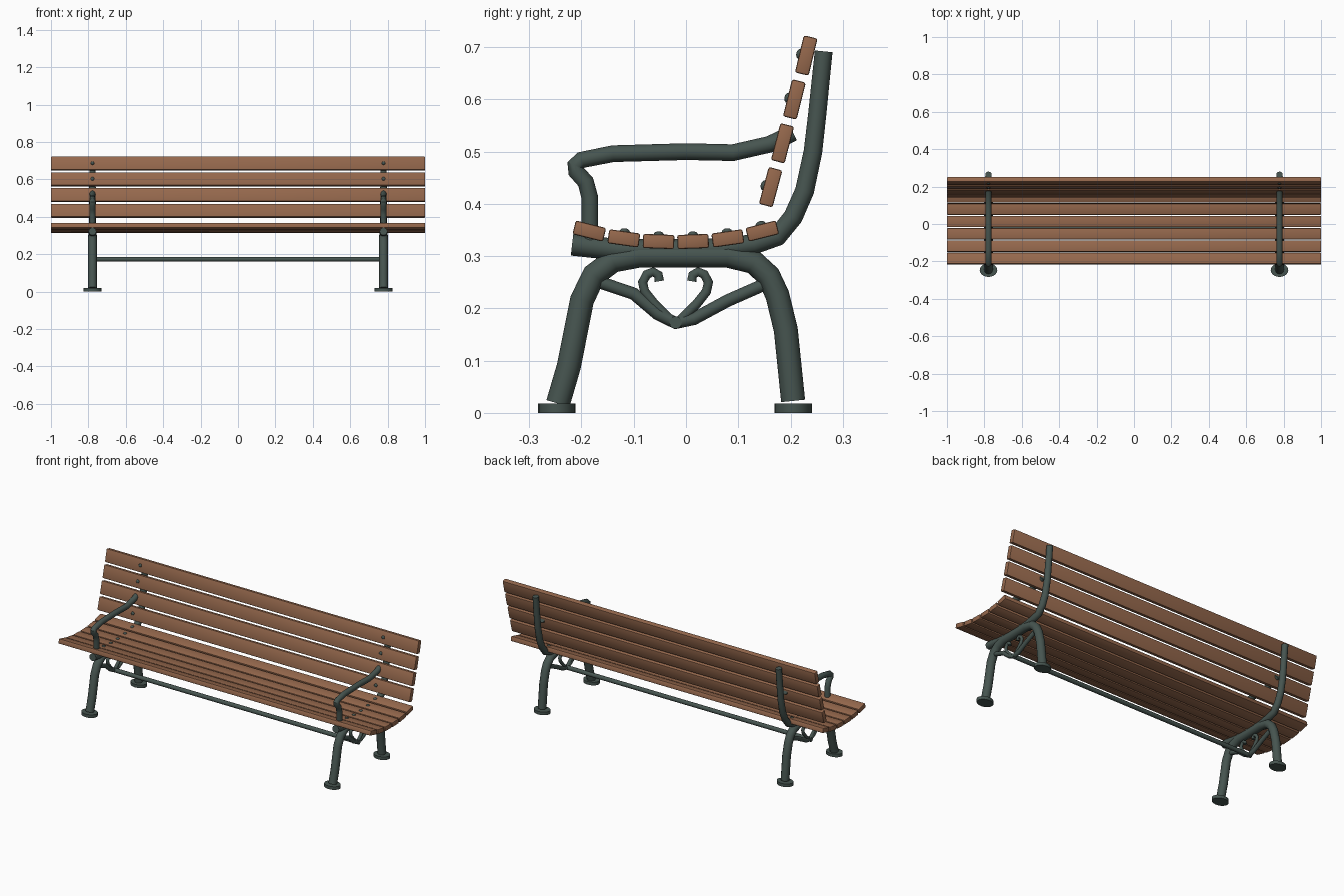
import bpy, bmesh
from math import radians
from mathutils import Matrix, Vector

cube = bpy.data.objects.get("Cube")
if cube:
    bpy.data.objects.remove(cube, do_unlink=True)


def material(name, rgb):
    m = bpy.data.materials.new(name)
    m.use_nodes = True
    m.diffuse_color = (*rgb, 1)
    bsdf = m.node_tree.nodes["Principled BSDF"]
    bsdf.inputs["Base Color"].default_value = (*rgb, 1)
    bsdf.inputs["Roughness"].default_value = 0.7
    return m


WOOD = material("warm wood", (0.30, 0.138, 0.073))
IRON = material("green grey iron", (0.062, 0.09, 0.08))
FRAME_X = 0.778


def link(name, data, mat):
    ob = bpy.data.objects.new(name, data)
    bpy.context.collection.objects.link(ob)
    data.materials.append(mat)
    return ob


def select(ob):
    bpy.ops.object.select_all(action='DESELECT')
    ob.select_set(True)
    bpy.context.view_layer.objects.active = ob


def smooth(ob):
    select(ob)
    bpy.ops.object.shade_smooth_by_angle(angle=radians(35))


def mesh_object(name, bm, mat):
    me = bpy.data.meshes.new(name)
    bm.to_mesh(me)
    bm.free()
    ob = link(name, me, mat)
    smooth(ob)
    return ob


def tube(name, points, r_start, r_end=None):
    """Round iron bar swept through 3D points, optionally tapered."""
    r_end = r_end or r_start
    cu = bpy.data.curves.new(name, 'CURVE')
    cu.dimensions = '3D'
    cu.bevel_depth = 1.0
    cu.bevel_resolution = 4
    cu.use_fill_caps = True
    sp = cu.splines.new('POLY')
    sp.points.add(len(points) - 1)
    for i, (p, co) in enumerate(zip(sp.points, points)):
        p.co = (*co, 1)
        p.radius = r_start + (r_end - r_start) * i / (len(points) - 1)
    ob = link(name, cu, IRON)
    select(ob)
    bpy.ops.object.convert(target='MESH')
    smooth(bpy.context.object)


def foot(name, x, y):
    bm = bmesh.new()
    bmesh.ops.create_cone(bm, cap_ends=True, segments=20, radius1=1, radius2=1, depth=1,
                          matrix=Matrix.Translation((x, y, 0.009)) @ Matrix.Diagonal((0.047, 0.036, 0.018, 1)))
    mesh_object(name, bm, IRON)


def slat(name, y, z, width, tilt):
    """Long plank tilted about x, with a domed bolt over each frame."""
    turn = Matrix.Translation((0, y, z)) @ Matrix.Rotation(radians(tilt), 4, 'X')
    bm = bmesh.new()
    bmesh.ops.create_cube(bm, size=1, matrix=turn @ Matrix.Diagonal((2, width, 0.027, 1)))
    bmesh.ops.bevel(bm, geom=bm.edges[:], offset=0.004, segments=2, profile=0.5, affect='EDGES')
    mesh_object(name, bm, WOOD)
    bm = bmesh.new()
    for x in (-FRAME_X, FRAME_X):
        bmesh.ops.create_uvsphere(bm, u_segments=12, v_segments=8, radius=0.01,
                                  matrix=turn @ Matrix.Translation((x, 0, 0.0125)) @ Matrix.Diagonal((1, 1, 0.7, 1)))
    mesh_object(name + "_bolts", bm, IRON)


# Side profiles as (y, z)
LEGS = [(-.245, .018), (-.224, .09), (-.199, .216), (-.176, .264), (-.14, .291), (-.09, .301),
        (.08, .301), (.13, .288), (.158, .262), (.175, .225), (.191, .159), (.205, .023)]
RAIL = [(-.218, .322), (-.13, .312), (-.05, .312), (.07, .314), (.13, .323), (.175, .338),
        (.205, .375), (.227, .425), (.243, .5), (.251, .57), (.2635, .692)]
ARM = [(-.184, .33), (-.184, .412), (-.192, .442), (-.21, .462), (-.212, .474), (-.2, .484),
       (-.14, .496), (0, .5), (.09, .498), (.16, .514), (.205, .536)]
BRACE = [(-.165, .25), (-.1, .228), (-.055, .19), (-.02, .172), (.015, .18), (.08, .215), (.155, .248)]
CURL = [(-.025, .174), (-.06, .208), (-.079, .232), (-.083, .25), (-.075, .265),
        (-.063, .27), (-.053, .264), (-.051, .252)]

# Cast iron end frames
for side, x in (("left", FRAME_X), ("right", -FRAME_X)):
    def at_x(profile):
        return [(x, y, z) for y, z in profile]
    tube(side + "_legs", at_x(LEGS), 0.023)
    tube(side + "_seat_rail_and_back_post", at_x(RAIL), 0.021, 0.017)
    tube(side + "_armrest", at_x(ARM), 0.016)
    tube(side + "_brace", at_x(BRACE), 0.012)
    tube(side + "_front_scroll", at_x(CURL), 0.009)
    tube(side + "_back_scroll", at_x([(-.04 - y, z) for y, z in CURL]), 0.009)
    foot(side + "_front_foot", x, -0.247)
    foot(side + "_back_foot", x, 0.205)

# Stretcher joining the frames
tube("stretcher_bar", [(-FRAME_X - 0.012, -.02, .173), (FRAME_X + 0.012, -.02, .173)], 0.012)

# Seat planks on a shallow dish, mirrored about its middle
SEAT_MID = -0.0195
for i, (offset, z, tilt) in enumerate([(.033, .328, 2), (.0995, .334, 8), (.1655, .348, 14)]):
    slat(f"seat_slat_front_{i + 1}", SEAT_MID - offset, z, 0.06, -tilt)
    slat(f"seat_slat_back_{i + 1}", SEAT_MID + offset, z, 0.06, tilt)

# Leaning backrest planks
for i in range(4):
    slat(f"back_slat_{i + 1}", 0.162 + 0.0227 * i, 0.432 + 0.084 * i, 0.073, 75 + 0.5 * i)
